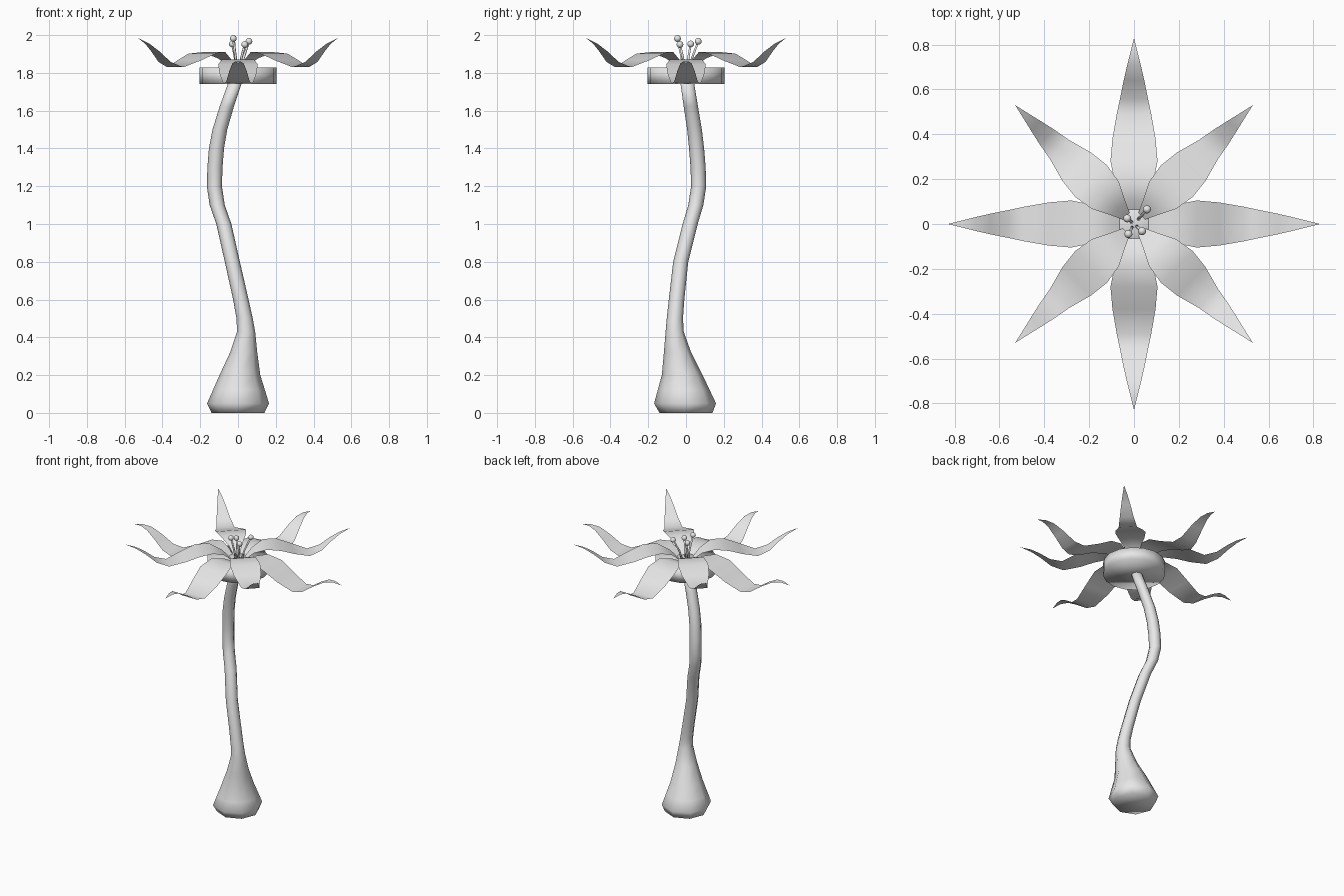
import bpy, bmesh, math
from mathutils import Vector, Matrix

if "Cube" in bpy.data.objects:
    bpy.data.objects.remove(bpy.data.objects["Cube"])

grey = bpy.data.materials.new("pale_grey")
grey.diffuse_color = (0.8, 0.8, 0.8, 1)
grey.use_nodes = True
grey.node_tree.nodes["Principled BSDF"].inputs["Base Color"].default_value = grey.diffuse_color


def finish(name, bm):
    """Turn a bmesh into a smooth-shaded object."""
    bmesh.ops.recalc_face_normals(bm, faces=bm.faces)
    for f in bm.faces:
        f.smooth = True
    me = bpy.data.meshes.new(name)
    bm.to_mesh(me)
    bm.free()
    me.materials.append(grey)
    ob = bpy.data.objects.new(name, me)
    bpy.context.collection.objects.link(ob)
    return ob


def tube(bm, rings, sides):
    """Skin horizontal rings (x, y, z, radius) and cap both ends."""
    loops = []
    for x, y, z, r in rings:
        loops.append([bm.verts.new((x + r * math.cos(2 * math.pi * i / sides),
                                    y + r * math.sin(2 * math.pi * i / sides), z))
                      for i in range(sides)])
    for a, b in zip(loops, loops[1:]):
        for i in range(sides):
            j = (i + 1) % sides
            bm.faces.new((a[i], a[j], b[j], b[i]))
    bm.faces.new(loops[0][::-1])
    bm.faces.new(loops[-1])


def petal(name, profile, angle):
    """Thin leaf sheet from (radius, height, half width) stations."""
    bm = bmesh.new()
    rows = [[bm.verts.new((r, s * w, z)) for s in (-1, 0, 1)]
            for r, z, w in profile[:-1]]
    for a, b in zip(rows, rows[1:]):
        for k in (0, 1):
            bm.faces.new((a[k], b[k], b[k + 1], a[k + 1]))
    tip = bm.verts.new((profile[-1][0], 0, profile[-1][1]))
    for k in (0, 1):
        bm.faces.new((rows[-1][k], tip, rows[-1][k + 1]))
    bmesh.ops.rotate(bm, verts=bm.verts, matrix=Matrix.Rotation(angle, 3, 'Z'))
    finish(name, bm)


# Swaying stem with a swollen foot
bm = bmesh.new()
tube(bm, [(0, 0, 0, .14), (0, -.005, .05, .164), (.005, -.012, .12, .138),
          (.01, -.02, .2, .108), (.03, -.045, .32, .072), (.043, -.06, .43, .048),
          (.035, -.059, .5, .043), (.015, -.05, .6, .041), (-.03, -.028, .8, .04),
          (-.075, .022, 1.0, .04), (-.11, .052, 1.1, .04), (-.125, .067, 1.2, .04),
          (-.122, .064, 1.3, .04), (-.114, .056, 1.4, .04), (-.096, .045, 1.5, .039),
          (-.06, .026, 1.62, .038), (-.015, .006, 1.75, .036)], 8)
finish("stem", bm)

# Flat cup under the petals
bm = bmesh.new()
tube(bm, [(0, 0, 1.74, .205), (0, 0, 1.828, .205)], 16)
finish("flower_cup", bm)

# Upper petals on the diagonals, lower petals on the axes
upper = [(.02, 1.80, .008), (.1, 1.875, .045), (.18, 1.91, .085), (.27, 1.902, .1),
         (.36, 1.868, .09), (.47, 1.83, .06), (.55, 1.858, .046), (.62, 1.915, .03),
         (.68, 1.955, .016), (.75, 1.985, 0)]
lower = [(.02, 1.80, .008), (.1, 1.85, .045), (.18, 1.87, .085), (.28, 1.845, .105),
         (.38, 1.79, .096), (.49, 1.742, .077), (.56, 1.755, .062), (.64, 1.81, .046),
         (.71, 1.85, .03), (.77, 1.86, .015), (.83, 1.85, 0)]
for i in range(4):
    petal(f"lower_petal_{i + 1}", lower, i * math.pi / 2)
    petal(f"upper_petal_{i + 1}", upper, (i + .5) * math.pi / 2)

# Stamens: thin leaning stalks with round heads
heads = [(-.025, -.045, 1.982), (.058, .065, 1.967),
         (-.03, .025, 1.953), (.036, -.032, 1.95)]
for i, (x, y, z) in enumerate(heads):
    bm = bmesh.new()
    tube(bm, [(x * .25, y * .25, 1.8, .007), (x * .5, y * .5, 1.88, .007),
              (x, y, z, .006)], 6)
    bmesh.ops.create_uvsphere(bm, u_segments=12, v_segments=8, radius=.018,
                              matrix=Matrix.Translation(Vector((x, y, z))))
    finish(f"stamen_{i + 1}", bm)
